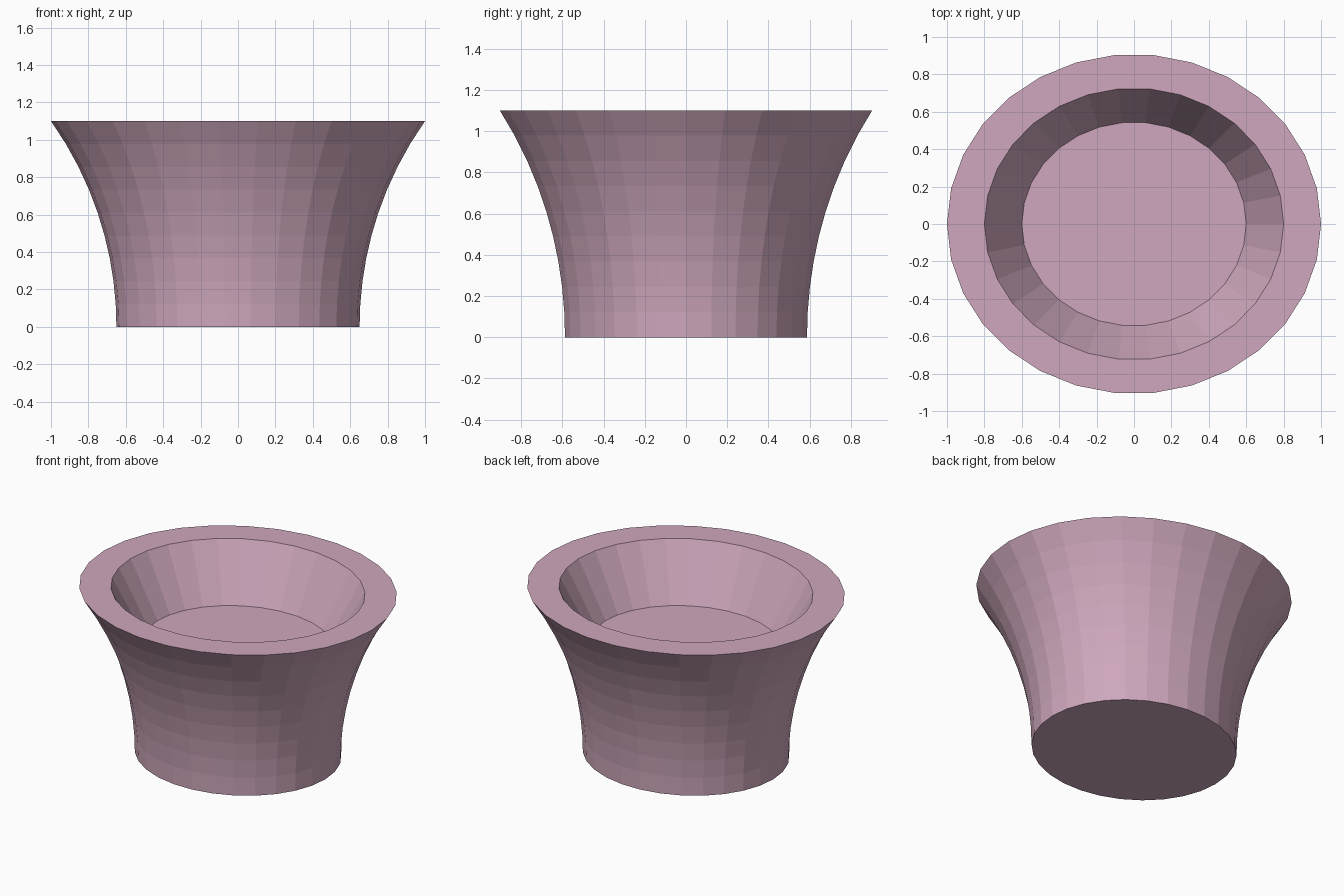
import bpy, bmesh, math

if "Cube" in bpy.data.objects:
    bpy.data.objects.remove(bpy.data.objects["Cube"])

SEGS = 30          # sides around the bowl
Y_RATIO = 0.908    # bowl is slightly oval
HEIGHT = 1.1
FLOOR_Z = 0.735
BASE_R, TOP_R = 0.65, 1.0
RINGS = 9

# Flared outer wall: circular arc, vertical at the base
flare = TOP_R - BASE_R
arc_r = (HEIGHT ** 2 + flare ** 2) / (2 * flare)
profile = []
for i in range(RINGS + 1):
    z = HEIGHT * i / RINGS
    profile.append((BASE_R + arc_r - math.sqrt(arc_r ** 2 - z ** 2), z))

# Flat rim, then sloped inner wall down to the floor
profile += [(0.8, HEIGHT), (0.6, FLOOR_Z)]

bm = bmesh.new()
rings = []
for r, z in profile:
    rings.append([bm.verts.new((r * math.cos(2 * math.pi * k / SEGS),
                                r * Y_RATIO * math.sin(2 * math.pi * k / SEGS), z))
                  for k in range(SEGS)])
for lower, upper in zip(rings, rings[1:]):
    for k in range(SEGS):
        n = (k + 1) % SEGS
        bm.faces.new((lower[k], lower[n], upper[n], upper[k]))

# Underside and bowl floor
bm.faces.new(rings[0][::-1])
bm.faces.new(rings[-1])
bmesh.ops.recalc_face_normals(bm, faces=bm.faces)

mesh = bpy.data.meshes.new("flared_bowl")
bm.to_mesh(mesh)
bm.free()
bowl = bpy.data.objects.new("flared_bowl", mesh)
bpy.context.collection.objects.link(bowl)

# Dusty pink
pink = bpy.data.materials.new("dusty_pink")
pink.diffuse_color = (0.62, 0.39, 0.51, 1.0)
pink.use_nodes = True
pink.node_tree.nodes["Principled BSDF"].inputs["Base Color"].default_value = pink.diffuse_color
mesh.materials.append(pink)
